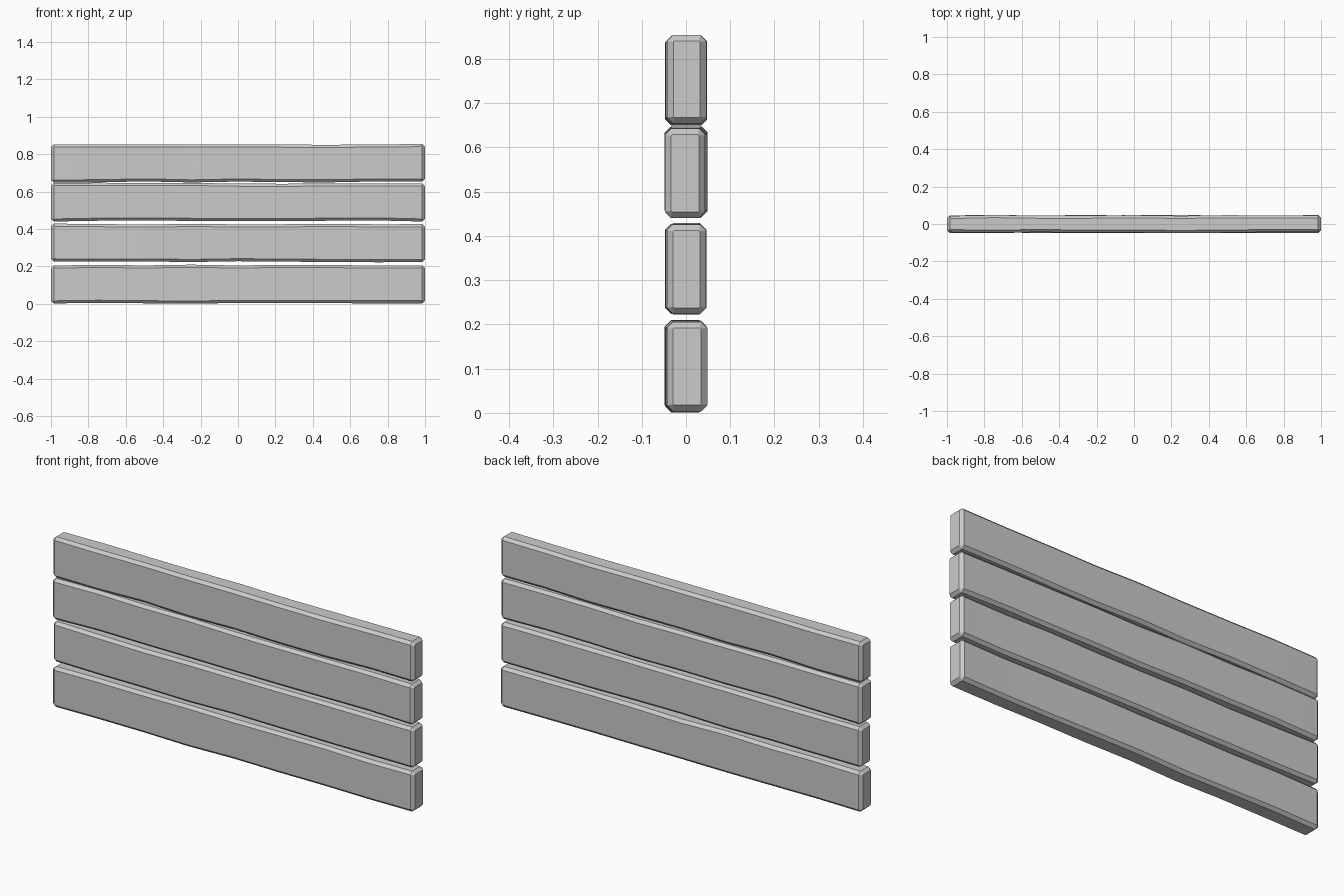
import bpy, bmesh, random

if "Cube" in bpy.data.objects:
    bpy.data.objects.remove(bpy.data.objects["Cube"])

random.seed(4)
BEVEL = 0.014
STATIONS = [-0.985, -0.75, -0.5, -0.25, 0.0, 0.25, 0.5, 0.75, 0.985]


def section(y0, y1, z0, z1, b):
    """Chamfered rectangle in the y-z plane."""
    return [(y0 + b, z0), (y1 - b, z0), (y1, z0 + b), (y1, z1 - b),
            (y1 - b, z1), (y0 + b, z1), (y0, z1 - b), (y0, z0 + b)]


def wob(a):
    return random.uniform(-a, a)


def make_plank(name, z0, z1, half):
    bm = bmesh.new()
    rings = []
    for x in STATIONS:
        # slightly uneven hand-cut outline at each station
        s = (-half + wob(0.003), half + wob(0.003),
             z0 + wob(0.003), z1 + wob(0.003))
        ring = [(x, y, z) for y, z in section(*s, BEVEL)]
        # chamfered end cap ring
        cap = [(1.0 if x > 0 else -1.0, y, z) for y, z in
               section(s[0] + BEVEL, s[1] - BEVEL, s[2] + BEVEL, s[3] - BEVEL, 0.002)]
        if x == STATIONS[0]:
            rings.append(cap)
        rings.append(ring)
        if x == STATIONS[-1]:
            rings.append(cap)
    rings = [[bm.verts.new(p) for p in r] for r in rings]
    for a, b in zip(rings, rings[1:]):
        for i in range(8):
            j = (i + 1) % 8
            bm.faces.new((a[i], a[j], b[j], b[i]))
    bm.faces.new(rings[0])
    bm.faces.new(rings[-1])
    bmesh.ops.recalc_face_normals(bm, faces=bm.faces[:])
    me = bpy.data.meshes.new(name)
    bm.to_mesh(me)
    bm.free()
    ob = bpy.data.objects.new(name, me)
    bpy.context.collection.objects.link(ob)
    bpy.context.view_layer.objects.active = ob
    ob.select_set(True)
    bpy.ops.object.shade_smooth_by_angle(angle=0.4)
    ob.select_set(False)


# four stacked boards, bottom to top
make_plank("plank_bottom", 0.003, 0.207, 0.046)
make_plank("plank_lower_middle", 0.225, 0.427, 0.045)
make_plank("plank_upper_middle", 0.443, 0.645, 0.046)
make_plank("plank_top", 0.652, 0.853, 0.045)
